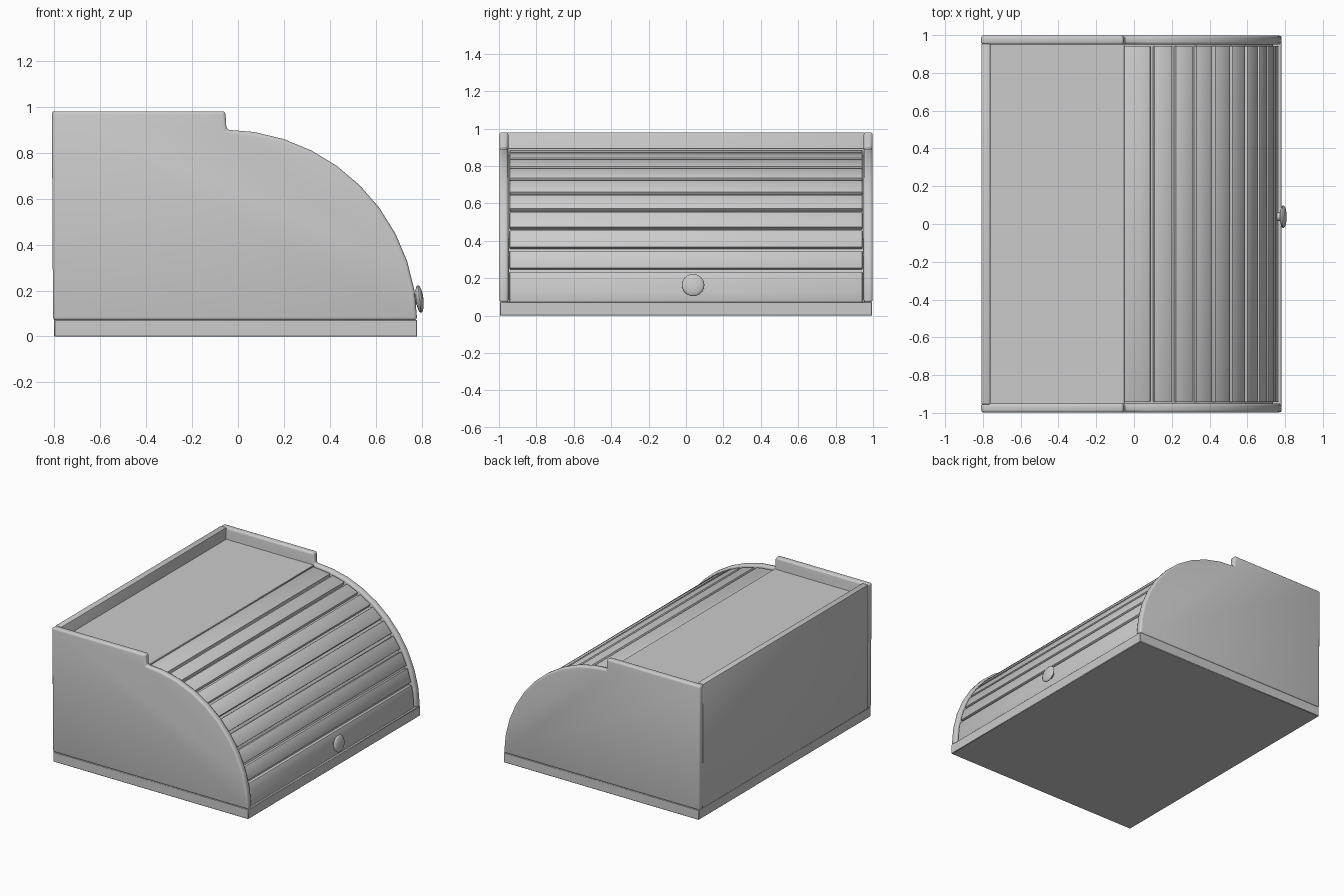
import bpy, bmesh
from math import sin, cos, radians
from mathutils import Matrix

if "Cube" in bpy.data.objects:
    bpy.data.objects.remove(bpy.data.objects["Cube"])

CX, CZ = -0.06, 0.06          # centre of the roll-top arc


def arc(r, a0, a1, n):
    """Points on the arc, angle measured from straight up towards +x."""
    angles = [radians(a0 + (a1 - a0) * i / n) for i in range(n + 1)]
    return [(CX + r * sin(a), CZ + r * cos(a)) for a in angles]


def finish(name, bm, smooth=40):
    bmesh.ops.recalc_face_normals(bm, faces=bm.faces)
    mesh = bpy.data.meshes.new(name)
    bm.to_mesh(mesh)
    bm.free()
    obj = bpy.data.objects.new(name, mesh)
    bpy.context.collection.objects.link(obj)
    bpy.ops.object.select_all(action='DESELECT')
    obj.select_set(True)
    bpy.context.view_layer.objects.active = obj
    bpy.ops.object.shade_smooth_by_angle(angle=radians(smooth))
    return obj


def prism(name, profile, y0, y1, bevel=0.0, segments=2):
    """Extrude an xz profile along y and round its sharp edges."""
    bm = bmesh.new()
    face = bm.faces.new([bm.verts.new((x, y0, z)) for x, z in profile])
    ext = bmesh.ops.extrude_face_region(bm, geom=[face])
    verts = [v for v in ext['geom'] if isinstance(v, bmesh.types.BMVert)]
    bmesh.ops.translate(bm, verts=verts, vec=(0, y1 - y0, 0))
    bmesh.ops.recalc_face_normals(bm, faces=bm.faces)
    if bevel:
        sharp = [e for e in bm.edges if e.calc_face_angle(0) > radians(30)]
        bmesh.ops.bevel(bm, geom=sharp, offset=bevel, segments=segments,
                        profile=0.5, affect='EDGES', clamp_overlap=True)
    return finish(name, bm)


def rect(x0, x1, z0, z1):
    return [(x0, z0), (x1, z0), (x1, z1), (x0, z1)]


# base board
prism("base", rect(-0.80, 0.78, 0.0, 0.072), -0.995, 0.995, 0.003, 1)

# side panels: raised rear edge, then a stepped quarter round
side = [(-0.805, 0.07), (-0.81, 0.98), (-0.055, 0.98), (-0.05, 0.90)]
side += arc(0.84, 9, 89.3, 9)
for label, s in (("left", -1), ("right", 1)):
    prism(f"{label}_side", side, s * 0.95, s * 0.998, 0.014, 3)

# back panel and recessed top shelf
prism("back", [(-0.803, 0.07), (-0.76, 0.07), (-0.76, 0.98), (-0.808, 0.98)],
      -0.955, 0.955, 0.006)
prism("top_shelf", rect(-0.77, -0.05, 0.845, 0.895), -0.955, 0.955, 0.003, 1)

# curved backing seen in the grooves between slats
prism("roll_backing", arc(0.797, -1, 91, 24) + arc(0.77, 91, -1, 24),
      -0.952, 0.952)

# roll-top slats
first, step, gap = 11.0, 8.27, 0.7
cuts = [-gap] + [first + step * i for i in range(9)] + [90.0]
for i, (a, b) in enumerate(zip(cuts, cuts[1:])):
    n = 3 if i in (0, 9) else 1
    prism(f"slat_{i + 1}",
          arc(0.826, a + gap, b - gap, n) + arc(0.78, b - gap, a + gap, n),
          -0.943, 0.943, 0.005)

# round knob with a short stem on the lowest slat
tilt = Matrix.Translation((0.79, 0.038, 0.163)) @ Matrix.Rotation(radians(83), 4, 'Y')
bm = bmesh.new()
bmesh.ops.create_uvsphere(bm, u_segments=24, v_segments=12, radius=1,
                          matrix=tilt @ Matrix.Diagonal((0.06, 0.06, 0.017, 1)))
bmesh.ops.create_cone(bm, cap_ends=True, segments=16, radius1=0.025, radius2=0.02,
                      depth=0.05, matrix=tilt @ Matrix.Translation((0, 0, -0.025)))
finish("knob", bm)
